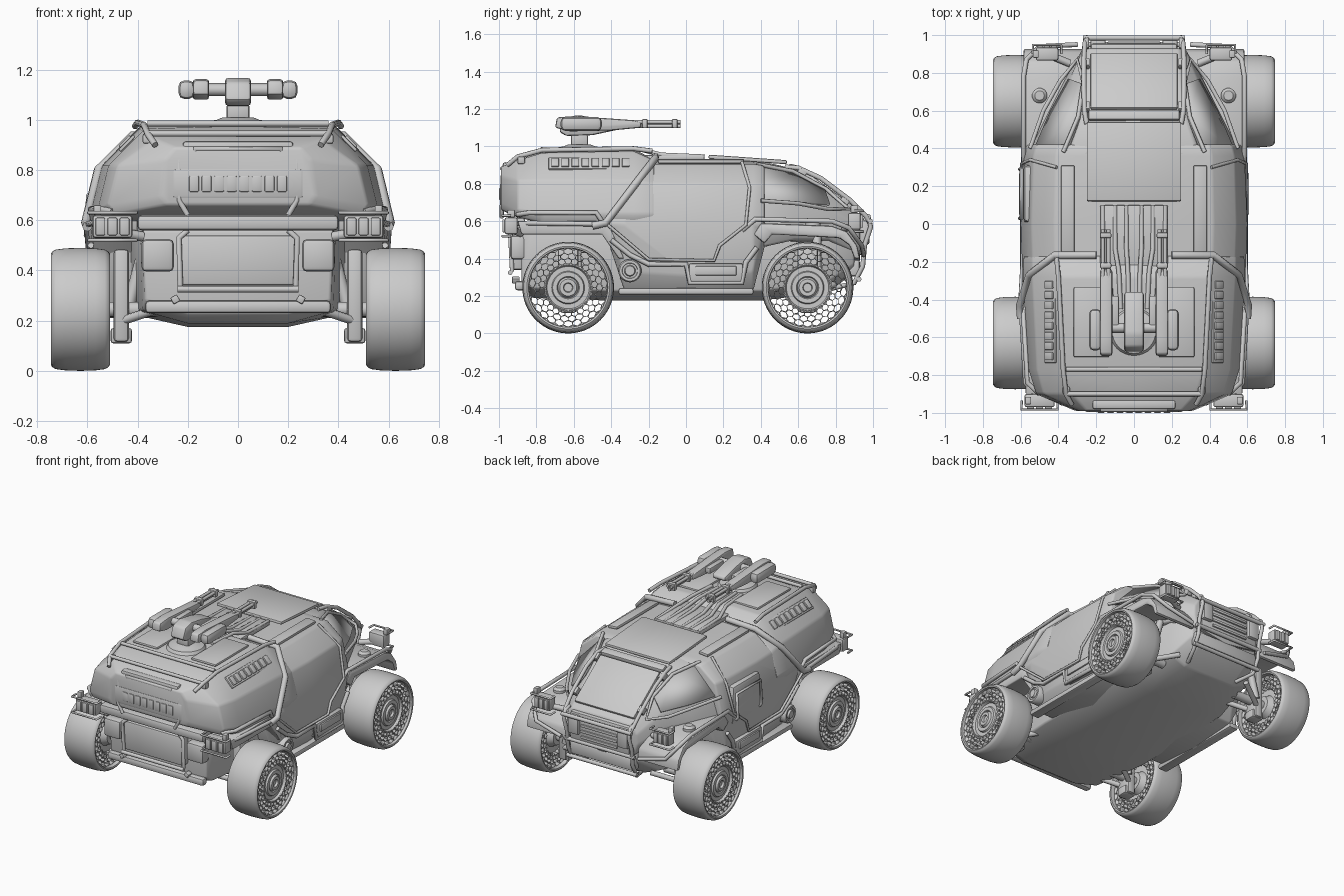
import bpy, bmesh, math
from mathutils import Matrix, Vector, Euler

def finish(name, bm, bevel=0.0, seg=2, mirror=False):
    bmesh.ops.recalc_face_normals(bm, faces=bm.faces)
    if bevel:
        es = [e for e in bm.edges if len(e.link_faces) == 2 and e.calc_face_angle(0) > 0.35]
        bmesh.ops.bevel(bm, geom=es, offset=bevel, segments=seg, profile=0.5, affect='EDGES', clamp_overlap=True)
    if mirror:
        geo = bmesh.ops.duplicate(bm, geom=bm.verts[:] + bm.edges[:] + bm.faces[:])['geom']
        bmesh.ops.scale(bm, vec=(-1, 1, 1), verts=[g for g in geo if isinstance(g, bmesh.types.BMVert)])
        bmesh.ops.reverse_faces(bm, faces=[g for g in geo if isinstance(g, bmesh.types.BMFace)])
    me = bpy.data.meshes.new(name)
    bm.to_mesh(me)
    bm.free()
    ob = bpy.data.objects.new(name, me)
    bpy.context.collection.objects.link(ob)
    return ob

def box(name, c, s, bevel=0.008, mirror=False, rot=(0, 0, 0), taper=1.0):
    bm = bmesh.new()
    bmesh.ops.create_cube(bm, size=1)
    r = Euler([math.radians(a) for a in rot]).to_matrix()
    for v in bm.verts:
        k = taper if v.co.z > 0 else 1
        v.co = r @ Vector((v.co.x * s[0] * k, v.co.y * s[1] * k, v.co.z * s[2])) + Vector(c)
    return finish(name, bm, bevel, 2, mirror)

def loft(name, secs, bevel=0.012):
    """Skin symmetric half sections (y, [(x, z)...]) running bottom centre to top centre."""
    bm = bmesh.new()
    rings = [[bm.verts.new((x, y, z)) for x, z in h + [(-x, z) for x, z in h[-2:0:-1]]] for y, h in secs]
    n = len(rings[0])
    for a, b in zip(rings, rings[1:]):
        for i in range(n):
            bm.faces.new((a[i], a[(i + 1) % n], b[(i + 1) % n], b[i]))
    bm.faces.new(rings[0])
    bm.faces.new(rings[-1][::-1])
    return finish(name, bm, bevel)

def prism(name, pts, x0, x1, bevel=0.008, mirror=True):
    bm = bmesh.new()
    f = bm.faces.new([bm.verts.new((x0, y, z)) for y, z in pts])
    ext = bmesh.ops.extrude_face_region(bm, geom=[f])['geom']
    bmesh.ops.translate(bm, vec=(x1 - x0, 0, 0), verts=[g for g in ext if isinstance(g, bmesh.types.BMVert)])
    return finish(name, bm, bevel, 2, mirror)

def lathe(name, prof, c=(0, 0, 0), axis='X', steps=48, closed=False, mirror=False):
    """Revolve (offset along axis, radius) points."""
    bm = bmesh.new()
    vs = [bm.verts.new((o, r, 0)) for o, r in prof]
    es = [bm.edges.new(p) for p in zip(vs, vs[1:] + vs[:1] if closed else vs[1:])]
    bmesh.ops.spin(bm, geom=vs + es, cent=(0, 0, 0), axis=(1, 0, 0), angle=math.tau, steps=steps, use_merge=True)
    bmesh.ops.remove_doubles(bm, verts=bm.verts, dist=1e-5)
    rot = {'X': Matrix(), 'Y': Matrix.Rotation(math.pi / 2, 4, 'Z'), 'Z': Matrix.Rotation(-math.pi / 2, 4, 'Y')}[axis]
    bm.transform(Matrix.Translation(c) @ rot)
    return finish(name, bm, mirror=mirror)

def tube(name, pts, r=0.012, mirror=True):
    cu = bpy.data.curves.new(name, 'CURVE')
    cu.dimensions, cu.bevel_depth, cu.bevel_resolution, cu.use_fill_caps = '3D', r, 2, True
    for s in ((1, -1) if mirror else (1,)):
        sp = cu.splines.new('POLY')
        sp.points.add(len(pts) - 1)
        for p, q in zip(sp.points, pts):
            p.co = (q[0] * s, q[1], q[2], 1)
    ob = bpy.data.objects.new(name, cu)
    bpy.context.collection.objects.link(ob)

# hull tub, mid cabin, rear body, front cab
def tub(y, z, x, zt):
    return (y, [(0, z), (0.2, z), (x, z + 0.05), (x + 0.01, zt), (0, zt)])
loft("hull_tub", [tub(-0.88, 0.23, 0.37, 0.56), tub(-0.82, 0.19, 0.38, 0.62), tub(-0.4, 0.175, 0.42, 0.62),
                  tub(0.4, 0.175, 0.4, 0.56), tub(0.75, 0.22, 0.32, 0.56), tub(0.9, 0.32, 0.26, 0.5)])
def mid(y, zb, xs, zt):
    return (y, [(0, zb), (0.52 * xs, zb), (0.575 * xs, min(zb + 0.1, 0.55)), (0.6 * xs, 0.58), (0.545 * xs, 0.8),
                (0.42 * xs, zt - 0.015), (0, zt)])
loft("mid_cabin", [mid(-0.42, 0.5, 0.97, 0.92), mid(-0.33, 0.23, 0.98, 0.92), mid(0.0, 0.21, 1, 0.92),
                   mid(0.36, 0.23, 0.98, 0.92), mid(0.42, 0.46, 0.95, 0.91)])
loft("rear_body", [
    (-0.99, [(0, .66), (.28, .66), (.31, .70), (.29, .84), (.25, .89), (0, .89)]),
    (-0.90, [(0, .62), (.49, .62), (.52, .66), (.48, .82), (.33, .925), (0, .925)]),
    (-0.77, [(0, .59), (.54, .59), (.56, .64), (.515, .82), (.37, .965), (0, .975)]),
    (-0.28, [(0, .59), (.58, .59), (.59, .64), (.54, .82), (.39, .975), (0, .985)]),
    (-0.17, [(0, .59), (.57, .59), (.585, .64), (.54, .80), (.41, .925), (0, .93)])])
loft("front_cab", [
    (0.36, [(0, .45), (.53, .45), (.57, .58), (.53, .70), (.34, .905), (0, .93)]),
    (0.58, [(0, .45), (.44, .50), (.46, .58), (.43, .70), (.27, .865), (0, .88)]),
    (0.76, [(0, .42), (.34, .50), (.37, .58), (.34, .67), (.25, .755), (0, .765)]),
    (0.93, [(0, .38), (.25, .42), (.27, .50), (.27, .57), (.24, .625), (0, .63)])])

# wheels: tyre band, honeycomb web, hub
def web(r0, r1, rows, n, x0, x1):
    bm = bmesh.new()
    step = (r1 - r0) / rows
    def pair(k, j):
        r = r0 + k * step + (0.2 if (j + k) % 2 == 0 else -0.2) * step
        a = j * math.pi / n
        return [bm.verts.new((x, r * math.cos(a), r * math.sin(a))) for x in (x0, x1)]
    g = [[pair(k, j) for j in range(2 * n)] for k in range(rows + 1)]
    for k in range(rows + 1):
        for j in range(2 * n):
            ends = [g[k][(j + 1) % (2 * n)]] + ([g[k + 1][j]] if k < rows and (j + k) % 2 == 0 else [])
            for e in ends:
                bm.faces.new((g[k][j][0], g[k][j][1], e[1], e[0]))
    ob = finish("wheel_web", bm)
    mod = ob.modifiers.new("thick", 'SOLIDIFY')
    mod.thickness, mod.offset = 0.007, 0
    return ob
side = [(0, .245), (.06, .243), (.098, .238), (.112, .23), (.1175, .221), (.115, .212), (.1, .209)]
tyre = [(-x, r) for x, r in side[:0:-1]] + side
wheel = [lathe("tyre", tyre, steps=64, closed=True), web(0.128, 0.207, 3, 26, -0.09, 0.1),
         lathe("wheel_hub", [(-.1, 0), (-.1, .06), (-.06, .08), (-.06, .128), (.095, .128), (.1, .12), (.085, .113), (.085, .088),
                             (.097, .083), (.097, .06), (.088, .055), (.105, .045), (.105, .026), (.09, .022), (.09, 0)])]
for sx in (1, -1):
    for y in (-0.63, 0.65):
        for w in wheel:
            c = w.copy()
            c.location, c.rotation_euler = (0.628 * sx, y, 0.245), (0, 0, 0 if sx > 0 else math.pi)
            bpy.context.collection.objects.link(c)
for w in wheel:
    bpy.data.objects.remove(w)

# suspension
for y in (-0.63, 0.65):
    box("suspension_upright", (0.465, y, 0.3), (0.06, 0.11, 0.37), 0.015, True)
    box("suspension_foot", (0.465, y, 0.14), (0.085, 0.08, 0.06), 0.01, True)
    for dy in (-0.07, 0.07):
        tube("suspension_arm", [(0.28, y + 2 * dy, 0.26), (0.46, y + dy / 2, 0.2)], 0.018)
    tube("damper", [(0.36, y + 0.05, 0.54), (0.44, y + 0.05, 0.24)], 0.024)
    lathe("axle", [(0.3, .03), (0.56, .03)], (0, y, 0.245), steps=16, mirror=True)

# front fenders and rear arches
prism("front_fender", [(.36, .53), (.4, .59), (.78, .575), (.86, .545), (.915, .47), (.93, .4), (.9, .4), (.875, .47),
                       (.82, .51), (.46, .53), (.42, .48)], 0.27, 0.585, 0.012)
tube("fender_rail", [(.58, .3, .55), (.585, .37, .61), (.585, .78, .6), (.57, .87, .565), (.5, .94, .47), (.3, .95, .42)], 0.013)
lathe("fender_cap", [(.0, .04), (.02, .04), (.035, .025), (.035, 0)], (0.5, 0.68, 0.575), 'Z', 24, mirror=True)
prism("rear_arch", [(-.9, .6), (-.88, .53), (-.45, .53), (-.36, .4), (-.33, .4), (-.42, .6)], 0.4, 0.575)
tube("lower_body_rail", [(.5, -.9, .635), (.565, -.84, .645), (.585, -.48, .645), (.575, -.45, .6)], 0.013)
tube("body_rail_low", [(.5, -.93, .585), (.575, -.84, .59), (.595, -.48, .585)], 0.013)

# door frames, door seams, sills
tube("door_pillar", [(.6, -.5, .575), (.605, -.43, .59), (.555, -.27, .8), (.42, -.165, .935), (.2, -.165, .945)], 0.02)
tube("door_seam", [(.605, -.43, .59), (.592, -.2, .395), (.59, .15, .39), (.592, .18, .47), (.595, .32, .58), (.55, .34, .78),
                   (.41, .3, .915)], 0.009)
tube("sill_rail", [(.585, -.4, .5), (.585, -.3, .42), (.59, -.2, .37), (.59, 0, .37), (.59, .02, .27), (.59, .3, .27),
                   (.585, .32, .38), (.585, .38, .46)], 0.014)
box("side_step", (0.56, 0.16, 0.325), (0.08, 0.29, 0.1), 0.012, True)
box("step_tread", (0.6, 0.16, 0.335), (0.02, 0.22, 0.05), 0.006, True)
box("sill_beam", (0.54, 0.0, 0.225), (0.07, 0.72, 0.035), 0.01, True)
lathe("sill_disc", [(.54, .062), (.59, .062), (.6, .055), (.6, .042), (.592, .04), (.592, .03), (.605, .025), (.605, 0)],
      (0, -0.3, 0.335), steps=32, mirror=True)
box("roof_side_panel", (0.35, 0.08, 0.921), (0.07, 0.46, 0.02), 0.006, True, (0, 5, 0))
# extra gear carried on the left door only
box("left_locker", (-0.53, 0.16, 0.62), (0.12, 0.33, 0.26), 0.02, taper=0.9)
for y in (0.07, 0.25):
    box("locker_latch", (-0.505, y, 0.755), (0.05, 0.06, 0.02), 0.005)
tube("locker_handle", [(-.59, .03, .52), (-.605, .03, .54), (-.595, .03, .7), (-.595, .29, .7), (-.605, .29, .54), (-.59, .29, .52)], .01, False)

# side windows, windscreen, roof visor, front guards
bm = bmesh.new()
for x, y, z in [(.355, .385, .90), (.285, .57, .862), (.265, .74, .775), (.345, .77, .69), (.44, .6, .70), (.53, .39, .715)]:
    bm.verts.new((x + .004, y, z + .004))
bm.faces.new(bm.verts)
win = finish("side_window", bm, mirror=True)
win.modifiers.new("thick", 'SOLIDIFY').thickness = 0.014
tube("window_frame", [(.375, .38, .905), (.295, .57, .868), (.268, .75, .772), (.3, .87, .665), (.39, .76, .665), (.48, .6, .695), (.55, .4, .71)], .011)
box("windscreen", (0, 0.755, 0.768), (0.46, 0.36, 0.025), 0.008, rot=(-36, 0, 0))
box("windscreen_header", (0, 0.575, 0.885), (0.48, 0.055, 0.035), 0.008, rot=(-15, 0, 0))
box("roof_visor", (0, 0.33, 0.93), (0.5, 0.42, 0.022), 0.008, rot=(-4, 0, 0))
tube("windscreen_guard", [(.25, .53, .89), (.262, .6, .885), (.265, .72, .83), (.265, .88, .71), (.26, .96, .63), (.25, .985, .59)], .013)
for y, z in ((0.62, 0.86), (0.85, 0.71)):
    box("guard_bracket", (0.255, y, z), (0.04, 0.05, 0.04), 0.006, True, (-35, 0, 0))

# nose and bull bar
box("nose_panel", (0, 0.925, 0.52), (0.46, 0.06, 0.2), 0.015)
box("nose_block", (0.19, 0.955, 0.54), (0.08, 0.05, 0.13), 0.01, True)
for i in range(4):
    box("nose_grille_slat", (0, 0.955, 0.46 + i * 0.04), (0.28, 0.02, 0.018), 0.004)
tube("bull_bar", [(.25, .93, .64), (.25, .975, .625), (.25, .988, .57), (.25, .955, .47), (.25, .945, .36), (.25, .9, .27), (.2, .78, .24)], .013)
for y, z in ((.985, .6), (.95, .42), (.925, .29)):
    tube("bull_bar_cross", [(-.27, y, z), (.27, y, z)], 0.014, False)
box("front_skid", (0, 0.9, 0.35), (0.5, 0.06, 0.09), 0.015)

# head and tail lamp clusters with guards
for name, x, y, z, d, w in (("head_lamp", 0.46, 0.9, 0.6, 1, 0.12), ("tail_lamp", 0.5, -0.935, 0.575, -1, 0.16)):
    box(name + "_housing", (x, y, z), (w, 0.07, 0.09), 0.012, True)
    for i in (-1, 0, 1):
        box(name, (x + i * w * 0.3, y + d * 0.037, z), (w * 0.24, 0.02, 0.07), 0.005, True)
    a, b, f = w / 2 + .015, .055, y + d * .048
    tube(name + "_guard", [(x - a, y, z + b), (x - a, f, z + b), (x + a, f, z + b), (x + a, y, z + b)], .007)
    tube(name + "_guard", [(x - a, y, z - b), (x - a, f, z - b), (x + a, f, z - b), (x + a, y, z - b)], .007)
    box(name + "_bracket", (x + .06, y, z + .065), (.03, .04, .04), .005, True)
    tube(name + "_mount", [(x, y, z - .02), (x - .12, y - d * .05, z - .04)], .02)

# rear face
box("rear_vent_frame", (0, -0.975, 0.745), (0.52, 0.04, 0.12), 0.012)
for i in range(8):
    box("rear_vent", (-0.175 + i * 0.05, -0.993, 0.745), (0.04, 0.014, 0.065), 0.006)
box("rear_hatch_frame", (0, -0.955, 0.885), (0.44, 0.05, 0.06), 0.012)
tube("rear_hatch_bar", [(-.17, -.97, .86), (-.17, -.985, .885), (.17, -.985, .885), (.17, -.97, .86)], 0.011, False)
tube("rear_post", [(.2, -.985, .62), (.235, -.985, .68), (.235, -.98, .84), (.2, -.96, .91)], 0.011)
box("rear_shelf", (0, -0.91, 0.59), (0.8, 0.1, 0.06), 0.015)
box("tailgate", (0, -0.9, 0.44), (0.46, 0.06, 0.2), 0.012)
tube("tailgate_frame", [(.23, -.93, .33), (.235, -.94, .53), (.2, -.93, .56)], 0.012)
tube("tailgate_hinge", [(-.24, -.94, .325), (.24, -.94, .325)], 0.013, False)
box("rear_locker", (0.32, -0.9, 0.46), (0.13, 0.08, 0.13), 0.02, True)
box("rear_chin", (0, -0.89, 0.255), (0.74, 0.05, 0.05), 0.015)
box("tow_eye", (0.25, -0.91, 0.285), (0.03, 0.04, 0.03), 0.005, True, (0, 30, 0))

# rear roof: rails, vents, hatches, centre ribs
tube("roof_rail", [(.33, -.955, .9), (.36, -.9, .945), (.375, -.77, .98), (.4, -.28, .988), (.41, -.18, .975)], 0.013)
for y, z in ((-0.9, 0.945), (-0.77, 0.985)):
    tube("roof_cross_rail", [(-.36, y, z), (.36, y, z)], 0.012, False)
box("shoulder_vent_frame", (0.442, -0.51, 0.907), (0.085, 0.45, 0.014), 0.005, True, (0, 46, 0))
for i in range(8):
    box("shoulder_vent", (0.45, -0.7 + i * 0.054, 0.913), (0.06, 0.04, 0.014), 0.004, True, (0, 46, 0))
box("roof_hatch", (0.225, -0.52, 0.982), (0.19, 0.37, 0.018), 0.008, True)
box("roof_spine", (0, -0.09, 0.938), (0.36, 0.38, 0.03), 0.01)
for x in (0.04, 0.1, 0.165):
    tube("roof_rib", [(x * 0.7, -.45, .985), (x * 0.8, -.25, .985), (x, -.13, .955), (x, .1, .945)], 0.012)
box("roof_corner_block", (0.36, -0.88, 0.925), (0.04, 0.04, 0.04), 0.008, True)

# turret and twin guns
lathe("turret_ring", [(.97, .13), (.995, .115), (1.0, .085), (1.01, .06), (1.01, 0)], (0, -0.57, 0), 'Z', 32)
box("turret_pedestal", (0, -0.57, 1.03), (0.09, 0.09, 0.07), 0.01)
prism("turret_head", [(-.68, 1.08), (-.65, 1.15), (-.58, 1.168), (-.47, 1.15), (-.36, 1.12), (-.36, 1.09), (-.5, 1.06), (-.64, 1.055)],
      -0.052, 0.052, 0.014, False)
tube("gun_arm", [(0, -.55, 1.12), (.13, -.55, 1.12)], 0.026)
prism("gun_body", [(-.7, 1.1), (-.69, 1.155), (-.6, 1.162), (-.42, 1.15), (-.28, 1.14), (-.24, 1.13), (-.24, 1.1), (-.4, 1.085),
                   (-.62, 1.08)], 0.115, 0.18, 0.012)
box("gun_magazine", (0.205, -0.56, 1.12), (0.065, 0.22, 0.075), 0.025, True)
box("gun_receiver", (0.1, -0.46, 1.12), (0.04, 0.16, 0.04), 0.008, True)
for x, z in ((0.135, 1.13), (0.165, 1.13), (0.15, 1.108)):
    tube("gun_barrel", [(x, -.3, z), (x, -.03, z)], 0.011)
for y in (-0.22, -0.06):
    box("barrel_clamp", (0.15, y, 1.122), (0.06, 0.03, 0.05), 0.008, True)

# smooth shading with crisp edges
bpy.ops.object.select_all(action='DESELECT')
for ob in bpy.context.scene.objects:
    if ob.type == 'MESH':
        ob.select_set(True)
        bpy.context.view_layer.objects.active = ob
bpy.ops.object.shade_smooth_by_angle(angle=math.radians(38))
